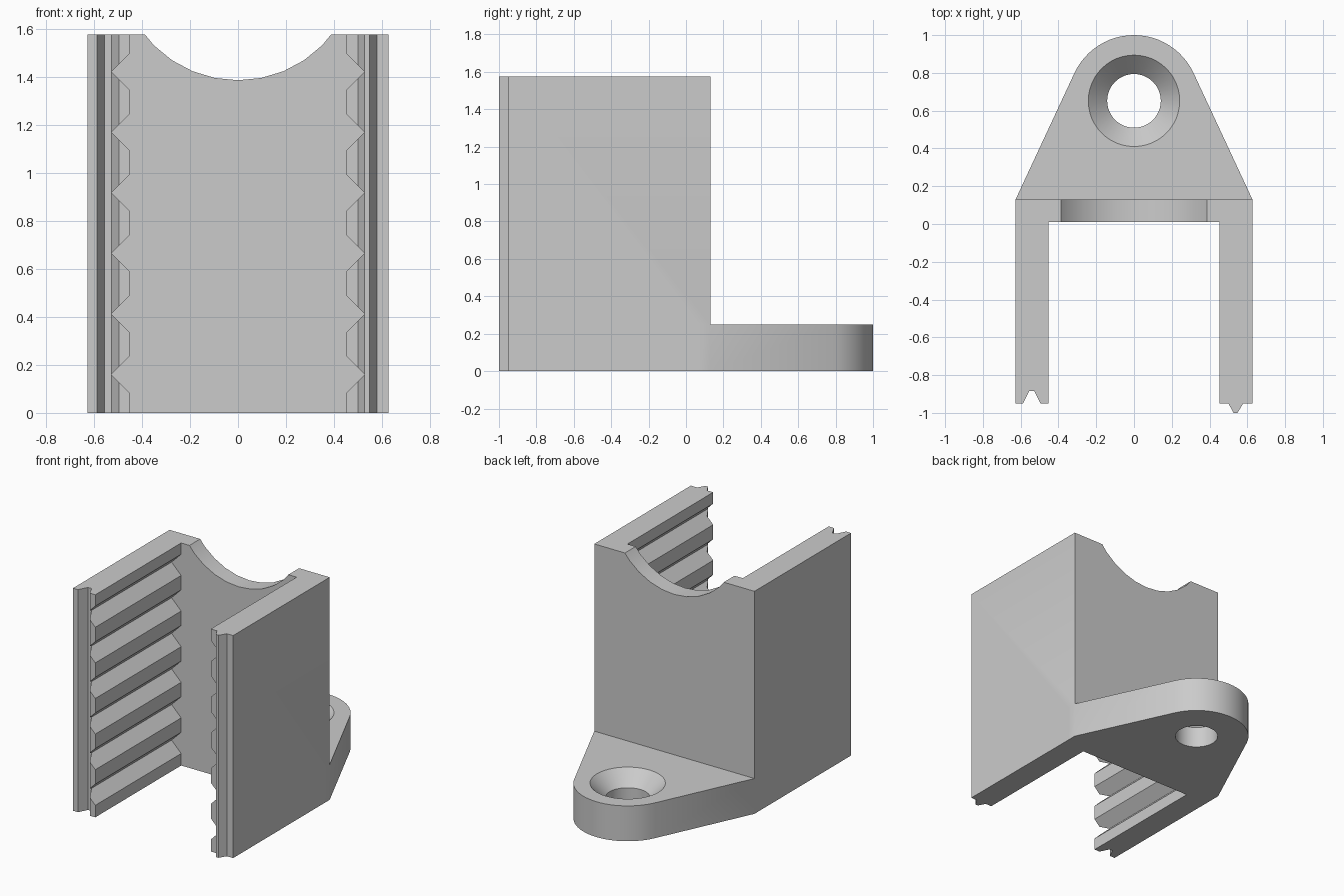
import bpy
import bmesh
from math import cos, sin, radians, pi
from mathutils import Vector

if "Cube" in bpy.data.objects:
    bpy.data.objects.remove(bpy.data.objects["Cube"], do_unlink=True)

HALF, INNER = 0.627, 0.452       # half widths outside and inside the channel
FRONT, WALL, BACK = -0.95, 0.01, 0.13
HEIGHT, PLATE = 1.575, 0.25
HOLE_Y = 0.652

grey = bpy.data.materials.new("light grey")
grey.use_nodes = True
grey.diffuse_color = (0.6, 0.6, 0.6, 1)
grey.node_tree.nodes["Principled BSDF"].inputs["Base Color"].default_value = grey.diffuse_color


def prism(bm, points, offset):
    """Close a 3D outline and extrude it by the offset."""
    face = bm.faces.new([bm.verts.new(p) for p in points])
    out = bmesh.ops.extrude_face_region(bm, geom=[face])
    moved = [v for v in out["geom"] if isinstance(v, bmesh.types.BMVert)]
    bmesh.ops.translate(bm, verts=moved, vec=Vector(offset))


def make(name, bm):
    bmesh.ops.recalc_face_normals(bm, faces=bm.faces)
    mesh = bpy.data.meshes.new(name)
    bm.to_mesh(mesh)
    bm.free()
    mesh.materials.append(grey)
    obj = bpy.data.objects.new(name, mesh)
    bpy.context.collection.objects.link(obj)
    return obj


def combine(target, tool, operation):
    """Apply a boolean and discard the tool."""
    mod = target.modifiers.new(operation, 'BOOLEAN')
    mod.operation, mod.solver, mod.object = operation, 'EXACT', tool
    bpy.context.view_layer.objects.active = target
    bpy.ops.object.modifier_apply(modifier=mod.name)
    bpy.data.objects.remove(tool, do_unlink=True)


# U-shaped channel with a groove on one front edge and a tongue on the other
outline = [(-HALF, BACK), (-HALF, FRONT),
           (-0.588, FRONT), (-0.555, -0.885), (-0.527, -0.885), (-0.495, FRONT),
           (-INNER, FRONT), (-INNER, WALL), (INNER, WALL), (INNER, FRONT),
           (0.5, FRONT), (0.527, -1), (0.548, -1), (0.578, FRONT),
           (HALF, FRONT), (HALF, BACK)]
bm = bmesh.new()
prism(bm, [(x, y, 0) for x, y in outline], (0, 0, HEIGHT))
bracket = make("channel_bracket", bm)

# V notches along the inner walls
bm = bmesh.new()
for side in (-1, 1):
    for i in range(6):
        z = 0.16 + 0.252 * i
        prism(bm, [(side * x, -1.1, z + dz) for x, dz in
                   ((0.527, 0), (0.427, 0.1), (0.427, -0.1))], (0, 1.1 + WALL, 0))
combine(bracket, make("notch_cutter", bm), 'DIFFERENCE')

# Round scoop in the top of the back wall
bm = bmesh.new()
prism(bm, [(0.495 * sin(2 * pi * i / 32), WALL - 0.05, 1.88 - 0.495 * cos(2 * pi * i / 32))
           for i in range(32)], (0, 0.3, 0))
combine(bracket, make("scoop_cutter", bm), 'DIFFERENCE')

# Mounting plate with a rounded end
bm = bmesh.new()
tab = [(HALF, BACK - 0.07), (HALF, BACK)]
tab += [(0.348 * cos(radians(a)), HOLE_Y + 0.348 * sin(radians(a)))
        for a in [25 + 130 * i / 24 for i in range(25)]]
tab += [(-HALF, BACK), (-HALF, BACK - 0.07)]
prism(bm, [(x, y, 0) for x, y in tab], (0, 0, PLATE))
combine(bracket, make("mounting_plate", bm), 'UNION')

# Countersunk screw hole, lathed from a short profile
bm = bmesh.new()
rings = []
for r, z in ((0.142, -0.1), (0.142, 0.15), (0.242, PLATE), (0.242, PLATE + 0.1)):
    rings.append([bm.verts.new((r * cos(2 * pi * i / 48), HOLE_Y + r * sin(2 * pi * i / 48), z))
                  for i in range(48)])
for low, high in zip(rings, rings[1:]):
    for i in range(48):
        j = (i + 1) % 48
        bm.faces.new((low[i], low[j], high[j], high[i]))
bm.faces.new(rings[0])
bm.faces.new(rings[-1])
combine(bracket, make("screw_hole_cutter", bm), 'DIFFERENCE')

# Smooth the curves, keep the edges crisp
bpy.ops.object.select_all(action='DESELECT')
bracket.select_set(True)
bpy.context.view_layer.objects.active = bracket
bpy.ops.object.shade_smooth_by_angle(angle=radians(25))
